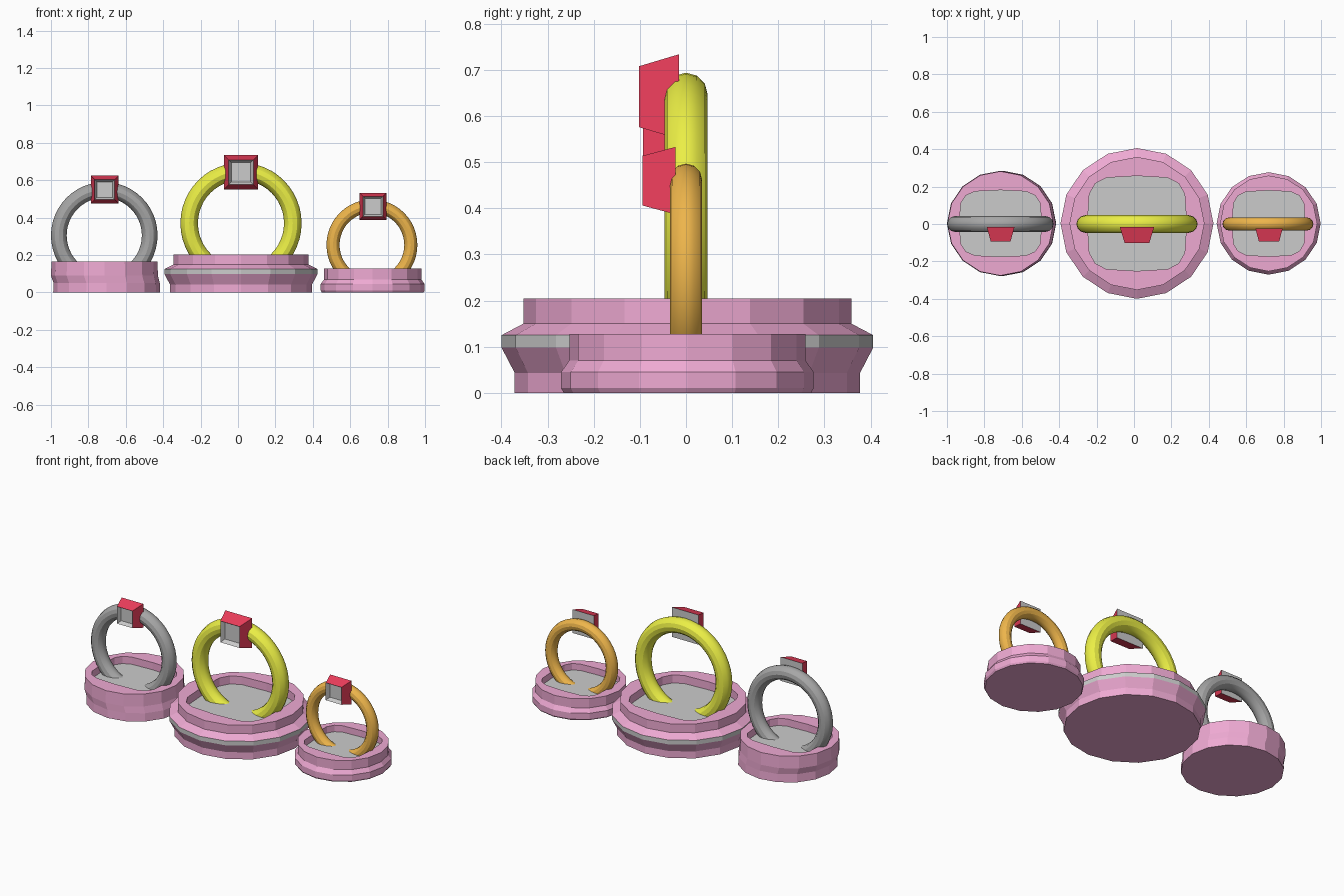
import bpy
from math import sin, cos, pi, copysign

if "Cube" in bpy.data.objects:
    bpy.data.objects.remove(bpy.data.objects["Cube"])


def material(name, rgb):
    m = bpy.data.materials.new(name)
    m.diffuse_color = (*rgb, 1)
    m.use_nodes = True
    m.node_tree.nodes["Principled BSDF"].inputs["Base Color"].default_value = m.diffuse_color
    return m


PINK = material("pink", (0.86, 0.40, 0.65))
GREY = material("pale_grey", (0.70, 0.70, 0.70))
RED = material("red", (0.88, 0.05, 0.11))
DARK = material("dark_grey", (0.38, 0.38, 0.38))
YELLOW = material("yellow", (0.83, 0.86, 0.06))
ORANGE = material("orange", (0.85, 0.46, 0.07))


def loft(name, loops, mats, bands, loc):
    """Skin equal-length loops; bands = material index of start cap, each band, end cap."""
    n = len(loops[0])
    verts = [p for loop in loops for p in loop]
    faces, idx = [tuple(reversed(range(n)))], [bands[0]]
    for k in range(len(loops) - 1):
        for i in range(n):
            j = (i + 1) % n
            faces.append((k * n + i, k * n + j, (k + 1) * n + j, (k + 1) * n + i))
            idx.append(bands[k + 1])
    faces.append(tuple(range(len(verts) - n, len(verts))))
    idx.append(bands[-1])
    me = bpy.data.meshes.new(name)
    me.from_pydata(verts, [], faces)
    for m in mats:
        me.materials.append(m)
    me.polygons.foreach_set("material_index", idx)
    ob = bpy.data.objects.new(name, me)
    ob.location = loc
    bpy.context.collection.objects.link(ob)
    return ob


def round_loop(rx, ry, z, power=1.0, dx=0.0, n=16):
    """Sixteen-sided loop; a power below 1 squares it off."""
    def bend(v):
        return copysign(abs(v) ** power, v) if abs(v) > 1e-6 else 0.0
    return [(dx + rx * bend(cos(2 * pi * i / n)), ry * bend(sin(2 * pi * i / n)), z)
            for i in range(n)]


def square_loop(h, y):
    return [(-h, y, -h), (-h, y, h), (h, y, h), (h, y, -h)]


def stand(name, x, profile, well, depth, grey_band=None, dx=0.0):
    # outer wall, flat rim, then a squared well with a grey floor
    loops = [round_loop(r, r * 0.985, z, dx=dx if k < 2 else 0)
             for k, (r, z) in enumerate(profile)]
    top = profile[-1][1]
    loops += [round_loop(*well, top, 0.5), round_loop(*well, top - depth, 0.5)]
    bands = [0] * len(loops) + [1]
    if grey_band:
        bands[grey_band] = 1
    loft(name, loops, [PINK, GREY], bands, (x, 0.003, 0))


def ring(name, x, z, outer, tube, mat):
    bpy.ops.mesh.primitive_torus_add(major_radius=outer - tube, minor_radius=tube,
                                     major_segments=48, minor_segments=12,
                                     location=(x, 0, z), rotation=(pi / 2, 0, 0))
    ob = bpy.context.object
    ob.name = name
    ob.data.materials.append(mat)
    bpy.ops.object.shade_smooth_by_angle()


def gem(name, x, z, back, front, y_back, y_front):
    # tapered red block with grey back and a sloped grey recess in front
    loops = [square_loop(back, y_back), square_loop(front, y_front),
             square_loop(front * 0.78, y_front + 0.025)]
    ob = loft(name, loops, [RED, GREY], [1, 0, 1, 1], (x, 0, z))
    ob.data.flip_normals()


# left set
stand("left_stand", -0.714, [(0.286, 0), (0.284, 0.05), (0.286, 0.09), (0.283, 0.165)],
      (0.22, 0.178), 0.045, dx=0.012)
ring("left_ring", -0.715, 0.305, 0.285, 0.042, DARK)
gem("left_gem", -0.713, 0.55, 0.074, 0.053, -0.016, -0.093)

# middle set
stand("middle_stand", 0.016, [(0.380, 0), (0.380, 0.043), (0.409, 0.098), (0.409, 0.125),
                              (0.361, 0.15), (0.361, 0.204)],
      (0.265, 0.254), 0.05, grey_band=3)
ring("middle_ring", 0.016, 0.37, 0.324, 0.047, YELLOW)
gem("middle_gem", 0.016, 0.642, 0.092, 0.066, -0.015, -0.102)

# right set
stand("right_stand", 0.720, [(0.272, 0), (0.278, 0.01), (0.278, 0.045), (0.260, 0.07),
                             (0.260, 0.127)],
      (0.195, 0.176), 0.04)
ring("right_ring", 0.716, 0.254, 0.243, 0.035, ORANGE)
gem("right_gem", 0.722, 0.46, 0.073, 0.054, -0.023, -0.094)
